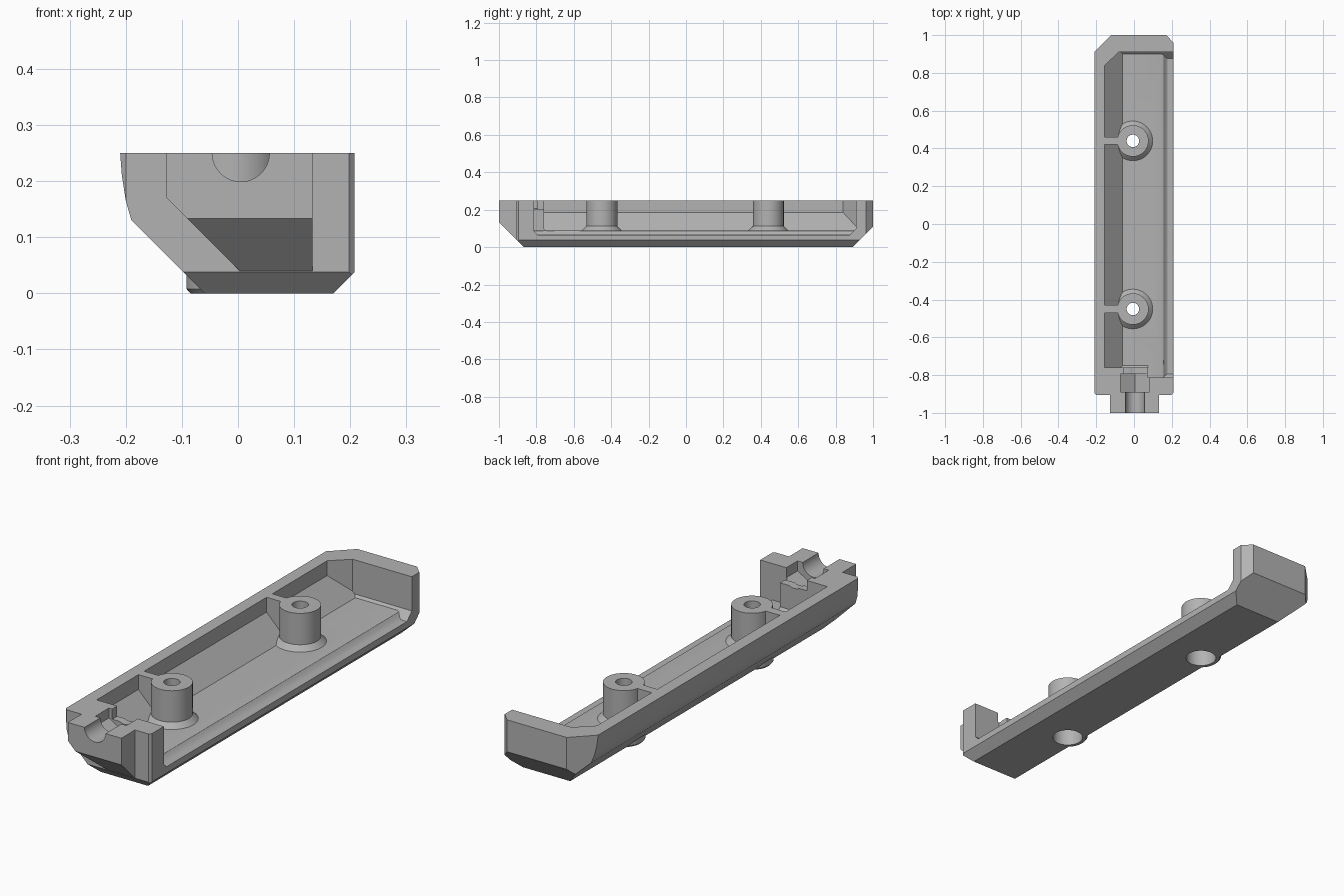
import bpy, bmesh, math
from mathutils import Vector, Matrix

old = bpy.data.objects.get("Cube")
if old:
    bpy.data.objects.remove(old, do_unlink=True)

grey = bpy.data.materials.new("mid grey plastic")
grey.use_nodes = True
COLOR = (0.45, 0.45, 0.45, 1)
grey.diffuse_color = COLOR
grey.node_tree.nodes["Principled BSDF"].inputs["Base Color"].default_value = COLOR

TOP = 0.25
POSTS = (-0.45, 0.44)
POST_X = -0.006
BORE_X = 0.005


def finish(bm, name):
    bmesh.ops.recalc_face_normals(bm, faces=bm.faces)
    mesh = bpy.data.meshes.new(name)
    bm.to_mesh(mesh)
    bm.free()
    mesh.materials.append(grey)
    ob = bpy.data.objects.new(name, mesh)
    bpy.context.collection.objects.link(ob)
    return ob


def prism(name, profile, y0, y1, cuts=()):
    """Extrude an xz profile along y, then slice off corners (point, normal)."""
    bm = bmesh.new()
    face = bm.faces.new([bm.verts.new((x, y0, z)) for x, z in profile])
    new = bmesh.ops.extrude_face_region(bm, geom=[face])["geom"]
    verts = [g for g in new if isinstance(g, bmesh.types.BMVert)]
    bmesh.ops.translate(bm, verts=verts, vec=(0, y1 - y0, 0))
    for point, normal in cuts:
        bmesh.ops.bisect_plane(bm, geom=bm.verts[:] + bm.edges[:] + bm.faces[:],
                               plane_co=point, plane_no=Vector(normal).normalized(),
                               clear_outer=True)
        bmesh.ops.holes_fill(bm, edges=bm.edges[:], sides=0)
    return finish(bm, name)


def box(name, x0, x1, y0, y1, z0, z1):
    return prism(name, [(x0, z0), (x1, z0), (x1, z1), (x0, z1)], y0, y1)


def rod(name, r0, r1, start, end, sides=48):
    """Cylinder or cone between two points."""
    a, b = Vector(start), Vector(end)
    bm = bmesh.new()
    turn = (b - a).to_track_quat('Z', 'Y').to_matrix().to_4x4()
    bmesh.ops.create_cone(bm, cap_ends=True, segments=sides, radius1=r0, radius2=r1,
                          depth=(b - a).length,
                          matrix=Matrix.Translation((a + b) / 2) @ turn)
    return finish(bm, name)


def combine(ob, other, operation):
    mod = ob.modifiers.new("join", 'BOOLEAN')
    mod.operation = operation
    mod.solver = 'EXACT'
    mod.object = other
    bpy.context.view_layer.objects.active = ob
    bpy.ops.object.modifier_apply(modifier=mod.name)
    bpy.data.objects.remove(other, do_unlink=True)


# Outer shell with chamfered ends and corners
front_slope = ((0, -0.867, 0), (0, -1, -1))
shell = prism("half_shell",
              [(-0.21, TOP), (-0.207, 0.21), (-0.2, 0.165), (-0.19, 0.13), (-0.06, 0),
               (0.17, 0), (0.208, 0.038), (0.208, TOP)],
              -0.905, 1,
              [front_slope,
               ((0, 0.89, 0), (0, 1, -1)),
               ((-0.12, 1, 0), (-1, 1, 0)),
               ((0.17, 1, 0), (1, 1, 0)),
               ((-0.2, -0.905, 0), (-1, -1, 0)),
               ((0.198, -0.905, 0), (1, -1, 0))])

# Nose on the front end
nose = prism("nose", [(-0.127, TOP), (-0.127, 0.17), (0.003, 0.04), (0.133, 0.04), (0.133, TOP)],
             -1, -0.85, [front_slope])
combine(shell, nose, 'UNION')

# Cavity, open along the left side, with a lowered lip
lip = [(0.145, 0.09), (0.155, 0.087), (0.166, 0.073), (0.178, 0.066), (0.3, 0.066), (0.3, 0.3)]
cavity = prism("cavity_cutter", [(-0.155, 0.3), (-0.155, 0.185), (-0.06, 0.09)] + lip,
               -0.76, 0.91,
               [((-0.155, 0.84, 0), (-0.07, 0.075, 0)),
                ((0, 0.91, 0.1), (0, 1, -1)),
                ((0, -0.76, 0.1), (0, -1, -1))])
notch = prism("notch_cutter", [(0.075, 0.3), (0.075, 0.09)] + lip, -0.812, -0.7,
              [((0, -0.812, 0.085), (0, -1, -1))])
combine(cavity, notch, 'UNION')

# Screw posts and their webs are left standing in the cavity
for y in POSTS:
    combine(cavity, rod("post", 0.083, 0.083, (POST_X, y, 0), (POST_X, y, 0.4)), 'DIFFERENCE')
    combine(cavity, rod("post_foot", 0.125, 0.083, (POST_X, y, 0.07), (POST_X, y, 0.112)),
            'DIFFERENCE')
    combine(cavity, box("web", -0.2, POST_X, y - 0.02, y + 0.02, 0, 0.4), 'DIFFERENCE')
combine(shell, cavity, 'DIFFERENCE')

# Screw seats in the bottom, with rims that break through the sloped side
for y in POSTS:
    rim = rod("seat_rim", 0.079, 0.086, (POST_X, y, 0), (POST_X, y, 0.008))
    combine(rim, rod("seat", 0.086, 0.086, (POST_X, y, 0.008), (POST_X, y, 0.07)), 'UNION')
    combine(shell, rim, 'UNION')
    combine(shell, rod("bore", 0.033, 0.033, (POST_X, y, -0.1), (POST_X, y, 0.4)), 'DIFFERENCE')
    combine(shell, rod("counterbore", 0.064, 0.064, (POST_X, y, -0.1), (POST_X, y, 0.15)),
            'DIFFERENCE')

# Cable channel, nut pocket and lowered slot in the front block
combine(shell, rod("channel", 0.051, 0.051, (BORE_X, -1.1, TOP), (BORE_X, -0.7, TOP)),
        'DIFFERENCE')
combine(shell, rod("nut_pocket", 0.0875, 0.0875, (BORE_X, -0.89, TOP), (BORE_X, -0.795, TOP), 6),
        'DIFFERENCE')
combine(shell, box("slot", -0.055, 0.1, -0.8, -0.72, 0.205, 0.4), 'DIFFERENCE')

bpy.ops.object.select_all(action='DESELECT')
shell.select_set(True)
bpy.context.view_layer.objects.active = shell
bpy.ops.object.shade_smooth_by_angle(angle=math.radians(30))
